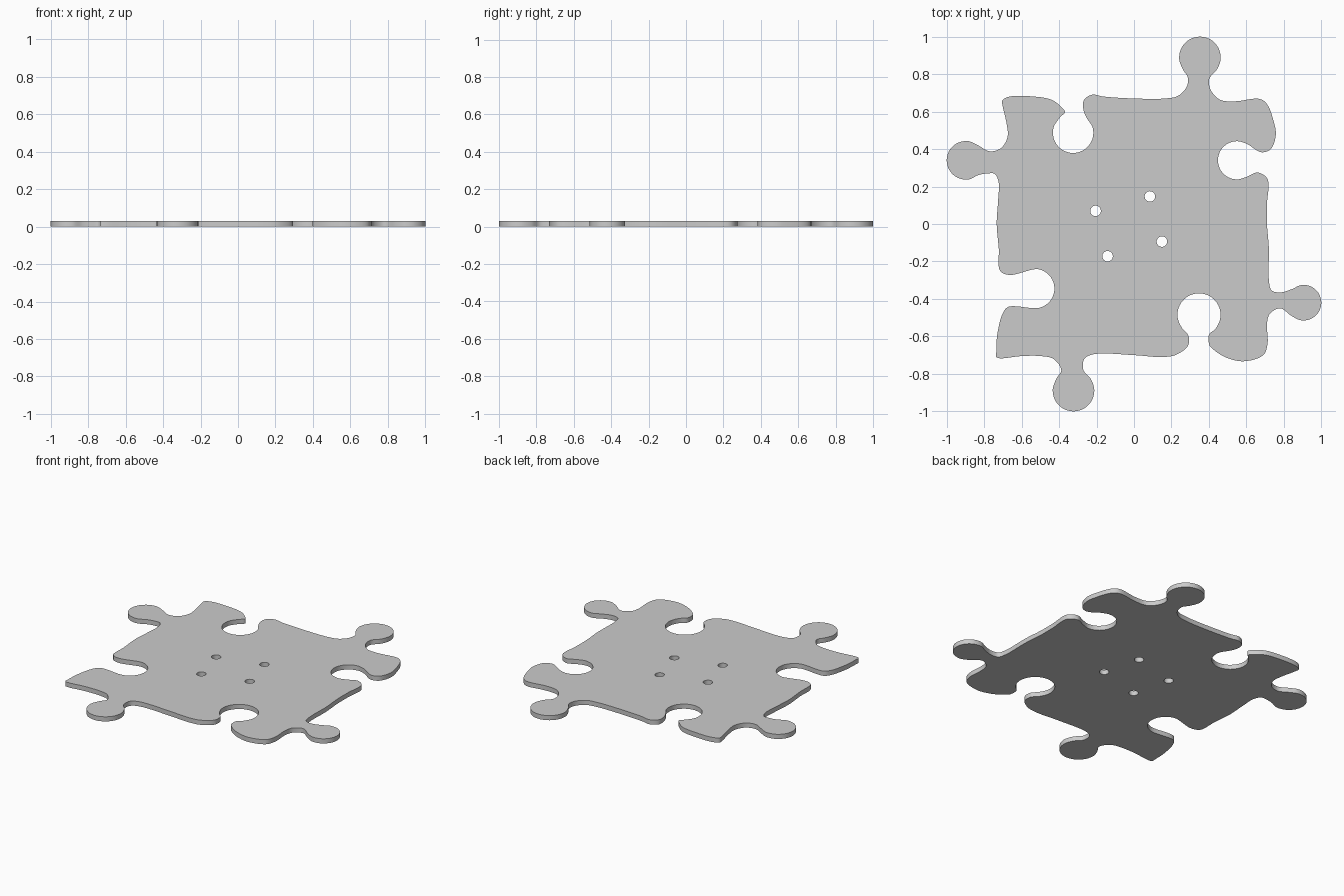
import bpy, bmesh
from math import cos, sin, radians
from mathutils import Vector

if "Cube" in bpy.data.objects:
    bpy.data.objects.remove(bpy.data.objects["Cube"])

THICK = 0.03


def arc(cx, cy, r, a0, a1, n=9):
    """Round head of a tab or a socket, angles in degrees."""
    angles = [radians(a0 + (a1 - a0) * i / (n - 1)) for i in range(n)]
    return [(cx + r * cos(a), cy + r * sin(a)) for a in angles]


def smooth_loop(pts, steps=6):
    """Closed centripetal spline through the points."""
    p = [Vector(q) for q in pts]
    n, out = len(p), []
    for i in range(n):
        a, b, c, d = (p[(i + k) % n] for k in (-1, 0, 1, 2))
        t1 = (b - a).length ** 0.5
        t2 = t1 + (c - b).length ** 0.5
        t3 = t2 + (d - c).length ** 0.5
        for s in range(steps):
            t = t1 + (t2 - t1) * s / steps
            a1 = a * ((t1 - t) / t1) + b * (t / t1)
            a2 = b * ((t2 - t) / (t2 - t1)) + c * ((t - t1) / (t2 - t1))
            a3 = c * ((t3 - t) / (t3 - t2)) + d * ((t - t2) / (t3 - t2))
            b1 = a1 * ((t2 - t) / t2) + a2 * (t / t2)
            b2 = a2 * ((t3 - t) / (t3 - t1)) + a3 * ((t - t1) / (t3 - t1))
            out.append(b1 * ((t2 - t) / (t2 - t1)) + b2 * ((t - t1) / (t2 - t1)))
    return out


# Four edges, clockwise from the top left corner
top = [(-.703, .66), (-.665, .68), (-.53, .68), (-.44, .663), (-.385, .622), (-.368, .598),
       *arc(-.325, .487, .108, 130, 408),
       (-.27, .61), (-.268, .66), (-.225, .69), (-.16, .68), (0, .67), (.165, .67),
       (.235, .684), (.28, .73), (.288, .78),
       *arc(.352, .889, .111, 215, -35),
       (.402, .775), (.41, .715), (.46, .663), (.54, .655), (.67, .668)]
right = [(.71, .64), (.745, .55), (.757, .475), (.73, .40), (.68, .383),
         *arc(.55, .34, .102, 60, 300),
         (.66, .275), (.713, .24), (.71, .107), (.71, 0), (.72, -.13), (.72, -.3),
         (.735, -.355), (.785, -.365),
         *arc(.905, -.42, .095, 130, -130),
         (.78, -.45), (.725, -.48), (.71, -.53), (.713, -.64)]
bottom = [(.69, -.70), (.585, -.733), (.485, -.71), (.418, -.665), (.402, -.645), (.401, -.59),
          *arc(.347, -.485, .115, -40, 220),
          (.29, -.595), (.288, -.65), (.22, -.70), (.14, -.71), (0, -.70), (-.215, -.695),
          (-.265, -.72), (-.27, -.78),
          *arc(-.323, -.889, .111, 35, -215),
          (-.388, -.78), (-.43, -.72), (-.5, -.705), (-.6, -.705), (-.715, -.717)]
left = [(-.735, -.71), (-.735, -.68), (-.73, -.59), (-.70, -.475), (-.67, -.442),
        *arc(-.53, -.345, .105, -85, 85),
        (-.665, -.272), (-.715, -.25), (-.722, -.13), (-.733, 0), (-.725, .13),
        (-.723, .225), (-.745, .268), (-.78, .27),
        *arc(-.897, .34, .103, -50, -310),
        (-.77, .388), (-.71, .405), (-.675, .465), (-.68, .535), (-.70, .625)]

loops = [smooth_loop(top + right + bottom + left)]

# Four screw holes
for x, y in [(-.205, .07), (.085, .147), (.149, -.094), (-.141, -.172)]:
    loops.append([Vector(q) for q in arc(x, y, .028, 0, 348.75, 32)])

# Flat filled outline with holes, extruded to a plate
curve = bpy.data.curves.new("puzzle_plate", 'CURVE')
curve.dimensions = '2D'
curve.fill_mode = 'BOTH'
curve.extrude = THICK / 2
for loop in loops:
    s = curve.splines.new('POLY')
    s.points.add(len(loop) - 1)
    for pt, v in zip(s.points, loop):
        pt.co = (v.x, v.y, 0, 1)
    s.use_cyclic_u = True
plate = bpy.data.objects.new("puzzle_plate", curve)
bpy.context.collection.objects.link(plate)
bpy.context.view_layer.objects.active = plate
plate.select_set(True)
bpy.ops.object.convert(target='MESH')
plate = bpy.context.object

# Weld the caps to the rim and stand it on the ground
bm = bmesh.new()
bm.from_mesh(plate.data)
bmesh.ops.remove_doubles(bm, verts=bm.verts, dist=1e-5)
bmesh.ops.translate(bm, verts=bm.verts, vec=(0, 0, THICK / 2))
bmesh.ops.recalc_face_normals(bm, faces=bm.faces)
bm.to_mesh(plate.data)
bm.free()
bpy.ops.object.shade_smooth_by_angle(angle=radians(35))
